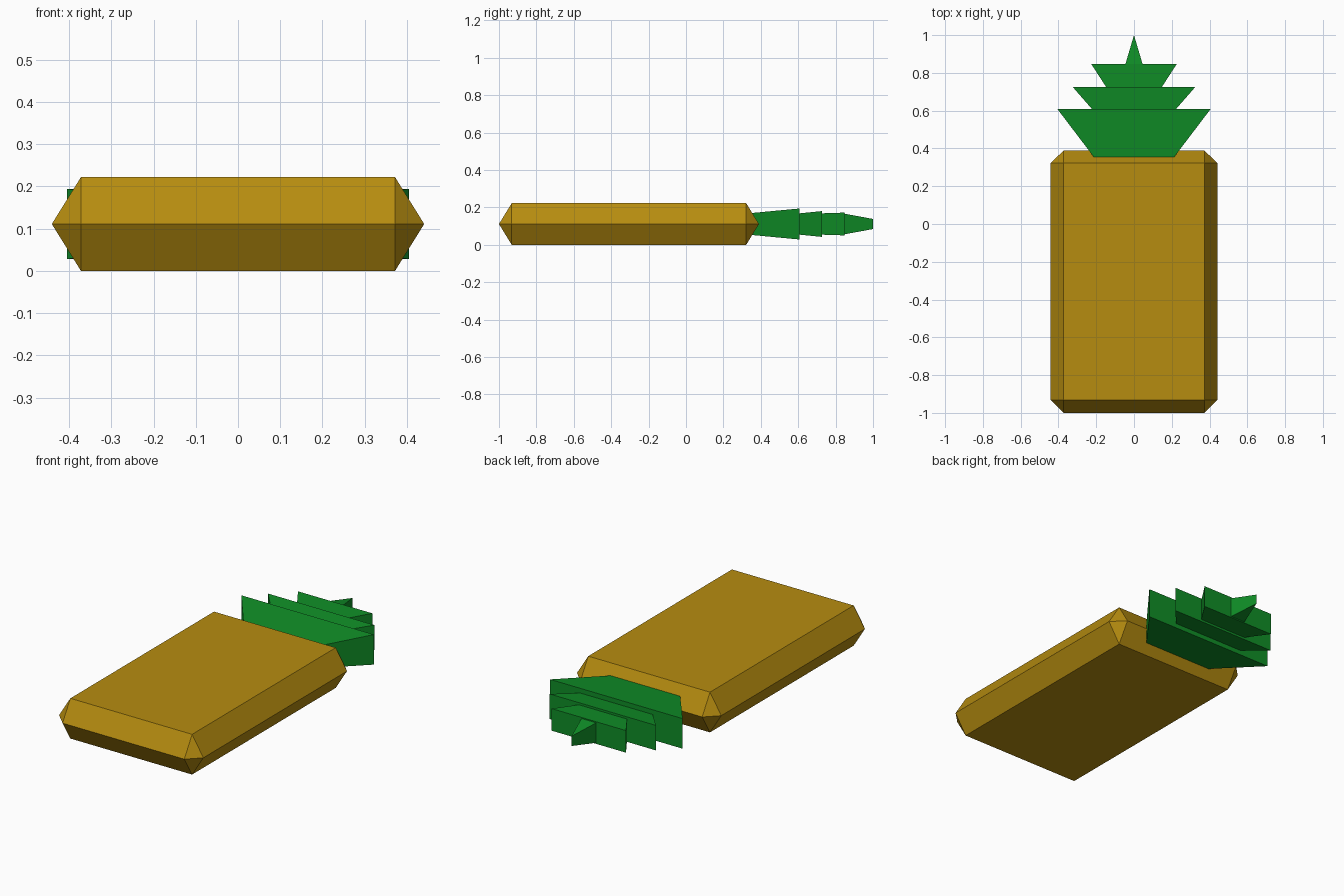
import bpy, bmesh

if "Cube" in bpy.data.objects:
    bpy.data.objects.remove(bpy.data.objects["Cube"])

MID = 0.111  # middle height of the flat model


def material(name, color):
    m = bpy.data.materials.new(name)
    m.diffuse_color = (*color, 1)
    m.use_nodes = True
    m.node_tree.nodes["Principled BSDF"].inputs["Base Color"].default_value = m.diffuse_color
    return m


gold = material("golden_brown", (0.47, 0.265, 0.005))
green = material("leaf_green", (0.005, 0.27, 0.02))


def hull(name, points, mat):
    """Closed convex solid around the points, with merged flat faces."""
    bm = bmesh.new()
    for p in points:
        bm.verts.new(p)
    bmesh.ops.convex_hull(bm, input=bm.verts[:])
    bmesh.ops.dissolve_limit(bm, angle_limit=0.01, verts=bm.verts[:], edges=bm.edges[:])
    bmesh.ops.recalc_face_normals(bm, faces=bm.faces[:])
    mesh = bpy.data.meshes.new(name)
    bm.to_mesh(mesh)
    bm.free()
    mesh.materials.append(mat)
    ob = bpy.data.objects.new(name, mesh)
    bpy.context.collection.objects.link(ob)
    return ob


# Fruit body: bevelled slab, an octagon at mid height, rectangles above and below
W, w = 0.441, 0.372
cy, L, l = -0.305, 0.695, 0.627
pts = []
for sx in (-1, 1):
    for sy in (-1, 1):
        pts += [(sx * w, cy + sy * l, MID + sz * MID) for sz in (-1, 1)]
        pts += [(sx * W, cy + sy * l, MID), (sx * w, cy + sy * L, MID)]
hull("fruit_body", pts, gold)

# Leaf tiers: (y start, half width, half height) to (y end, half width, half height)
tiers = [
    ((0.355, 0.213, 0.059), (0.608, 0.405, 0.083)),
    ((0.608, 0.222, 0.057), (0.726, 0.325, 0.069)),
    ((0.726, 0.148, 0.057), (0.848, 0.227, 0.061)),
    ((0.848, 0.045, 0.055), (1.000, 0.0, 0.027)),
]
for i, ends in enumerate(tiers):
    pts = {(sx * hw, y, MID + sz * hh)
           for y, hw, hh in ends for sx in (-1, 1) for sz in (-1, 1)}
    hull("leaf_tip" if i == 3 else f"leaf_tier_{i + 1}", sorted(pts), green)
